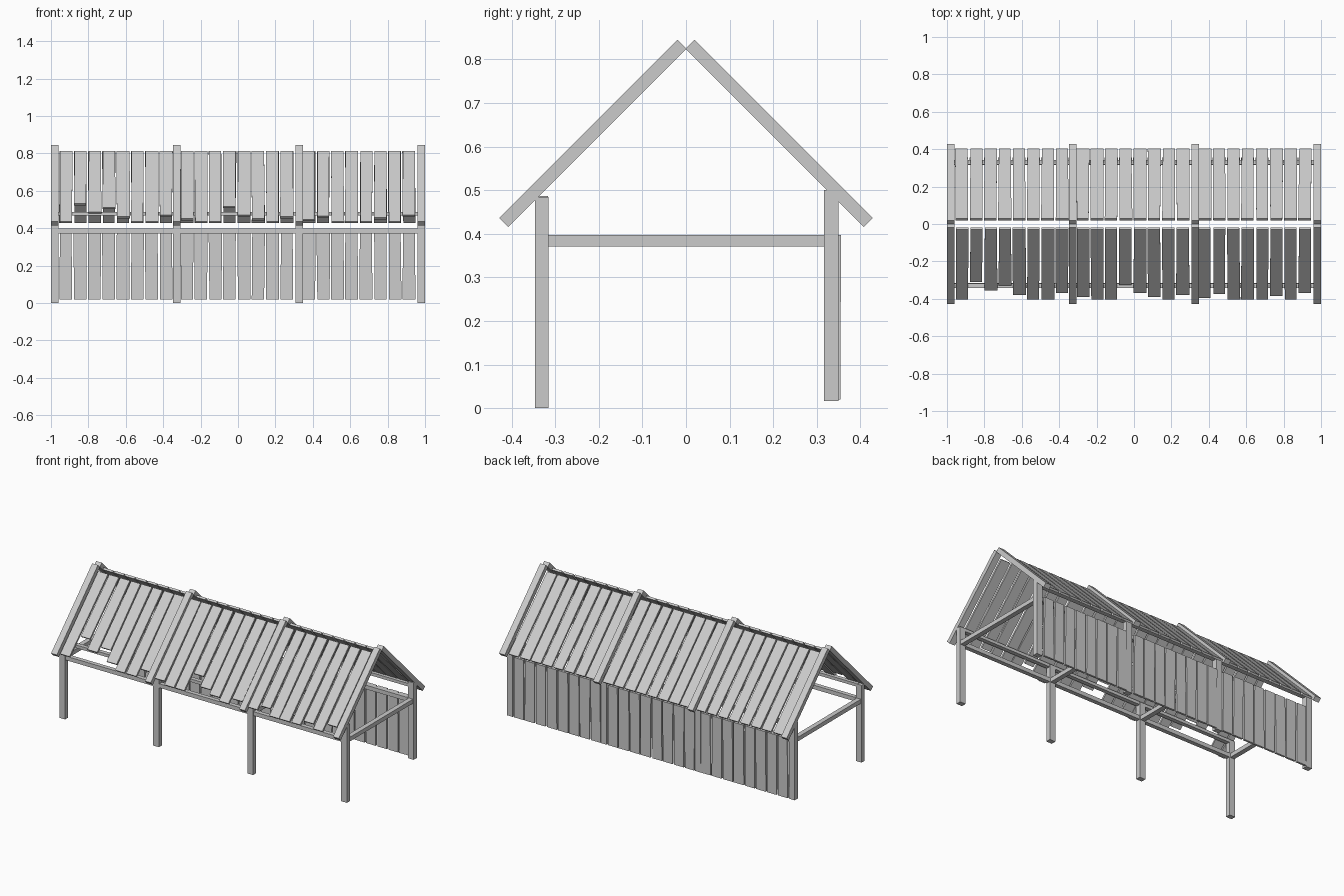
import bpy, bmesh, random
from mathutils import Vector

if "Cube" in bpy.data.objects:
    bpy.data.objects.remove(bpy.data.objects["Cube"])

random.seed(4)
FRAMES = (-0.98, -0.327, 0.327, 0.98)


def make(name, prisms):
    """One object from a list of six-sided blocks, each given as two end quads."""
    bm = bmesh.new()
    for a, b in prisms:
        va = [bm.verts.new(p) for p in a]
        vb = [bm.verts.new(p) for p in b]
        bm.faces.new(va)
        bm.faces.new(vb[::-1])
        for i in range(4):
            j = (i + 1) % 4
            bm.faces.new((va[j], va[i], vb[i], vb[j]))
    bmesh.ops.recalc_face_normals(bm, faces=bm.faces)
    me = bpy.data.meshes.new(name)
    bm.to_mesh(me)
    bm.free()
    ob = bpy.data.objects.new(name, me)
    bpy.context.collection.objects.link(ob)
    return ob


def board(p, q, normal, width, thick, wobble=0.0):
    """Board from p to q; wobble skews the end corners like rough timber."""
    p, q, n = Vector(p), Vector(q), Vector(normal).normalized()
    side = (q - p).cross(n).normalized()
    ends = []
    for c in (p, q):
        l = -width / 2 + random.uniform(-wobble, wobble)
        r = width / 2 + random.uniform(-wobble, wobble)
        ends.append([c + side * s + n * t for s, t in
                     ((l, -thick / 2), (r, -thick / 2), (r, thick / 2), (l, thick / 2))])
    return ends


# Timber frames: posts, cross beams and rafters
for i, x in enumerate(FRAMES, 1):
    make(f"front_post_{i}", [board((x, -0.331, 0), (x, -0.331, 0.485), (0, 1, 0), 0.04, 0.031)])
    make(f"back_post_{i}", [board((x, 0.333, 0.017), (x, 0.333, 0.5), (0, 1, 0), 0.04, 0.033)])
    make(f"cross_beam_{i}", [board((x, -0.318, 0.384), (x, 0.318, 0.384), (0, 0, 1), 0.03, 0.026)])
    for s, side in ((-1, "front"), (1, "back")):
        make(f"{side}_rafter_{i}", [board((x, s * 0.009, 0.835), (x, s * 0.418, 0.426),
                                          (0, s, 1), 0.04, 0.029)])

# Long rails at beam height and purlins under the eaves
for s, side in ((-1, "front"), (1, "back")):
    make(f"{side}_rail", [board((-0.97, s * 0.33, 0.385), (0.97, s * 0.33, 0.385),
                                (0, 0, 1), 0.027, 0.025)])
    make(f"{side}_purlin", [board((-0.97, s * 0.33, 0.477), (0.97, s * 0.33, 0.477),
                                  (0, 0, 1), 0.026, 0.019)])

# Plank positions: eight per bay
xs = [a + 0.02 + 0.038 + 0.0765 * k + d
      for a, d in zip(FRAMES[:3], (0.002, -0.005, -0.006)) for k in range(8)]

# Roof planks; front ones end raggedly at the eave
eaves = [.405, .31, .355, .33, .38, .405, .405, .37, .39, .405, .405, .325,
         .37, .39, .405, .38, .395, .375, .405, .405, .405, .385, .405, .37]
for s, side in ((-1, "front"), (1, "back")):
    planks = []
    for x, e in zip(xs, eaves):
        y = (e if s < 0 else 0.405) - 0.0045
        planks.append(board((x, s * 0.0245, 0.808), (x, s * y, 0.8325 - y),
                            (0, s, 1), 0.067, 0.0127, 0.003))
    make(f"{side}_roof_planks", planks)

# Back wall planks
make("back_wall_planks", [board((x, 0.348, 0.02), (x, 0.349, 0.397), (0, 1, 0), 0.067, 0.0127, 0.003)
                          for x in xs])
